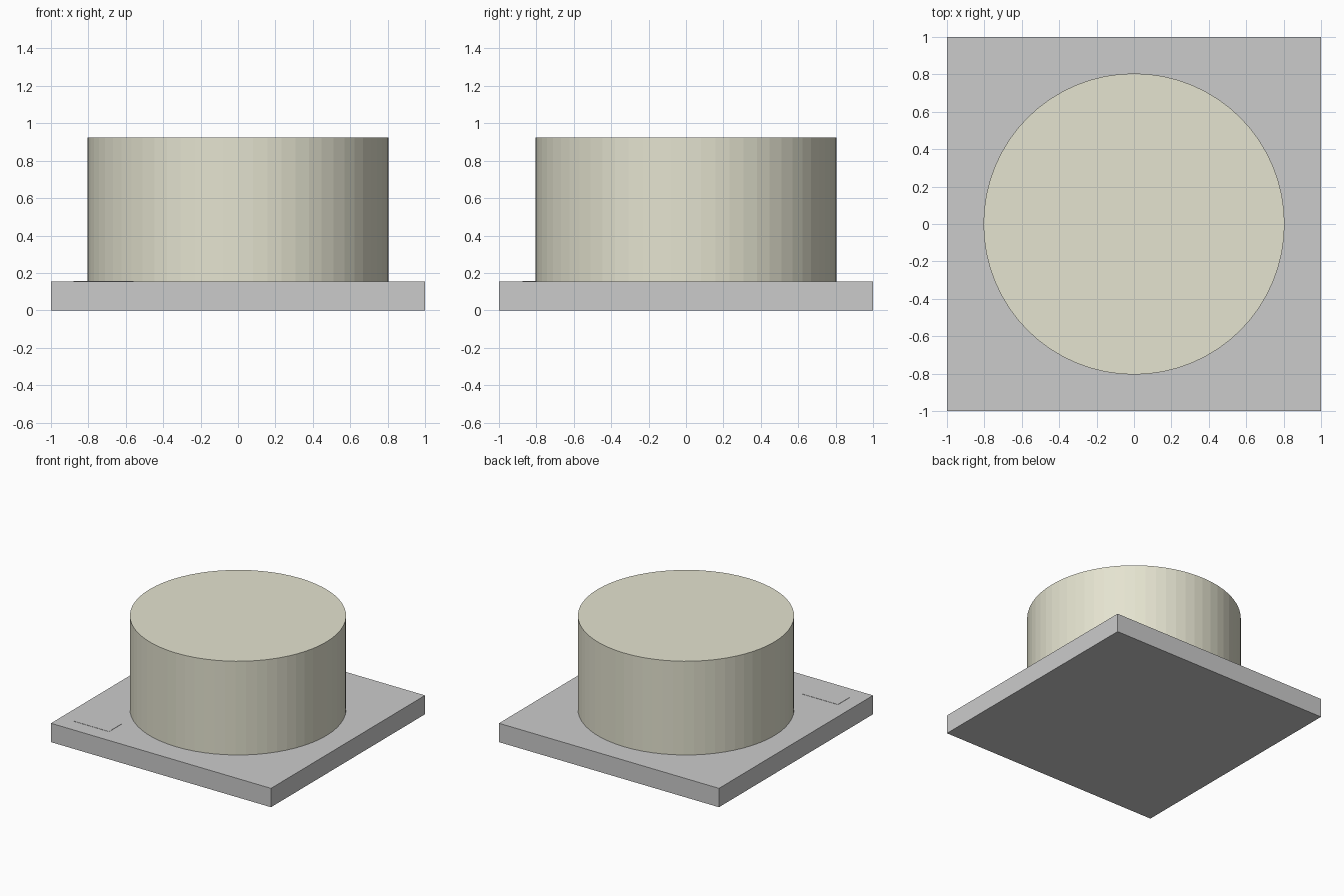
import bpy

if "Cube" in bpy.data.objects:
    bpy.data.objects.remove(bpy.data.objects["Cube"])

BOARD_TOP = 0.155
CAKE_TOP = 0.925


def paint(obj, name, rgb):
    mat = bpy.data.materials.new(name)
    mat.diffuse_color = (*rgb, 1.0)
    mat.use_nodes = True
    mat.node_tree.nodes["Principled BSDF"].inputs["Base Color"].default_value = mat.diffuse_color
    obj.data.materials.append(mat)


def box(name, x0, x1, y0, y1, z0, z1):
    bpy.ops.mesh.primitive_cube_add(
        size=1, location=((x0 + x1) / 2, (y0 + y1) / 2, (z0 + z1) / 2))
    obj = bpy.context.object
    obj.name = name
    obj.scale = (x1 - x0, y1 - y0, z1 - z0)
    bpy.ops.object.transform_apply(location=False, rotation=False, scale=True)
    return obj


# Square board
box("cake_board", -1, 1, -1, 1, 0, BOARD_TOP)

# Round cake body
bpy.ops.mesh.primitive_cylinder_add(
    vertices=64, radius=0.805, depth=CAKE_TOP - BOARD_TOP,
    location=(0, 0, (BOARD_TOP + CAKE_TOP) / 2))
cake = bpy.context.object
cake.name = "cake_body"
paint(cake, "cream", (0.78, 0.77, 0.63))

# Blank label lying on the front left corner of the board
box("label_plate", -0.88, -0.56, -0.875, -0.715, BOARD_TOP, BOARD_TOP + 0.002)
